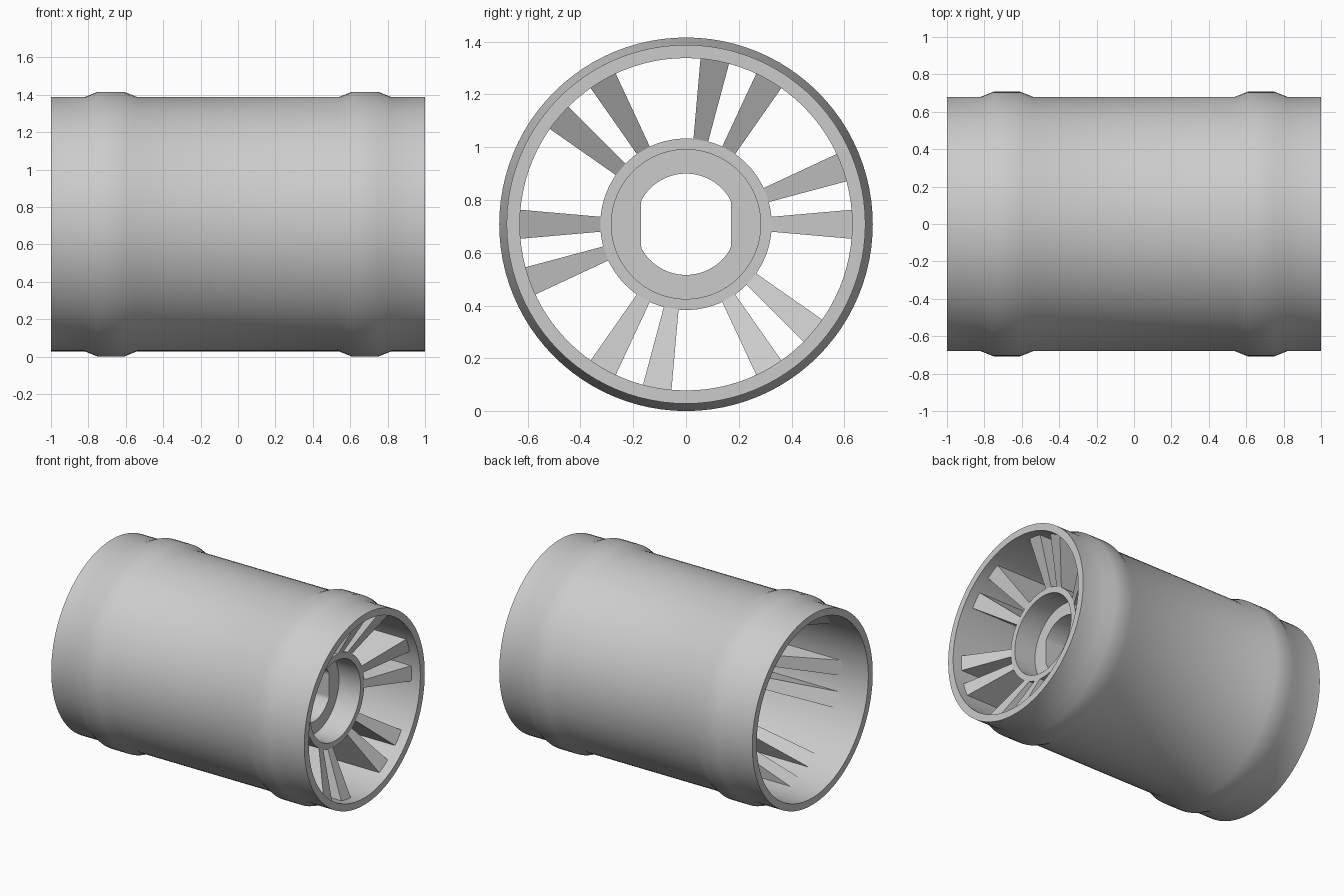
import bpy
import bmesh
from math import sin, cos, radians, pi

cube = bpy.data.objects.get("Cube")
if cube:
    bpy.data.objects.remove(cube, do_unlink=True)

AXIS_Z = 0.708      # height of the wheel's axis
WALL, HUB = 0.63, 0.325
SIDES = 96

grey = bpy.data.materials.new("light_grey")
grey.use_nodes = True
grey.diffuse_color = (0.6, 0.6, 0.6, 1)
grey.node_tree.nodes["Principled BSDF"].inputs["Base Color"].default_value = (0.6, 0.6, 0.6, 1)


def finish(name, bm, smooth=None):
    """Turn a bmesh into a named grey object on the wheel's axis."""
    bmesh.ops.recalc_face_normals(bm, faces=bm.faces)
    mesh = bpy.data.meshes.new(name)
    bm.to_mesh(mesh)
    bm.free()
    mesh.materials.append(grey)
    obj = bpy.data.objects.new(name, mesh)
    obj.location.z = AXIS_Z
    bpy.context.collection.objects.link(obj)
    if smooth:
        bpy.ops.object.select_all(action='DESELECT')
        obj.select_set(True)
        bpy.context.view_layer.objects.active = obj
        bpy.ops.object.shade_smooth_by_angle(angle=radians(smooth))
    return obj


def lathe(name, profile, smooth):
    """Spin a closed profile of (x, radius, half width) about the x axis."""
    bm = bmesh.new()
    rings = []
    for x, r, half in profile:
        ring = []
        for i in range(SIDES):
            a = 2 * pi * i / SIDES
            y = max(-half, min(half, r * cos(a)))
            ring.append(bm.verts.new((x, y, r * sin(a))))
        rings.append(ring)
    for a, b in zip(rings, rings[1:] + rings[:1]):
        for i in range(SIDES):
            j = (i + 1) % SIDES
            bm.faces.new((a[i], a[j], b[j], b[i]))
    return finish(name, bm, smooth)


# Outer drum with a raised band near each end
half_drum = [(0.54, 0.68), (0.61, 0.708), (0.75, 0.708), (0.82, 0.68), (1, 0.68), (1, WALL)]
right_half = [(x, r, 1) for x, r in half_drum]
left_half = [(-x, r, 1) for x, r in reversed(half_drum)]
lathe("drum", right_half + left_half, 35)

# Hub: open sockets on both ends, a web with a flat-sided axle hole between
BORE, HOLE, FLAT = 0.283, 0.192, 0.17
lathe("hub", [
    (0.77, HUB, 1), (0.77, BORE, 1), (0.6, BORE, 1), (0.6, HOLE, FLAT),
    (0.4, HOLE, FLAT), (0.4, BORE, 1), (0, BORE, 1), (0, HUB, 1)], 20)

# Wedge spokes in six pairs, sloping from the hub out to the drum wall
spoke_side = [(0.935, WALL + 0.01), (0.765, HUB - 0.01), (0.02, HUB - 0.01), (-0.81, WALL + 0.01)]
bm = bmesh.new()
for pair in range(6):
    for offset in (0, 20):
        sides = []
        for edge in (-5, 5):
            a = radians(60 * pair + offset + edge)
            sides.append([bm.verts.new((x, r * cos(a), r * sin(a))) for x, r in spoke_side])
        low, high = sides
        bm.faces.new(low)
        bm.faces.new(high[::-1])
        for i in range(4):
            j = (i + 1) % 4
            bm.faces.new((low[i], low[j], high[j], high[i]))
finish("spokes", bm)
